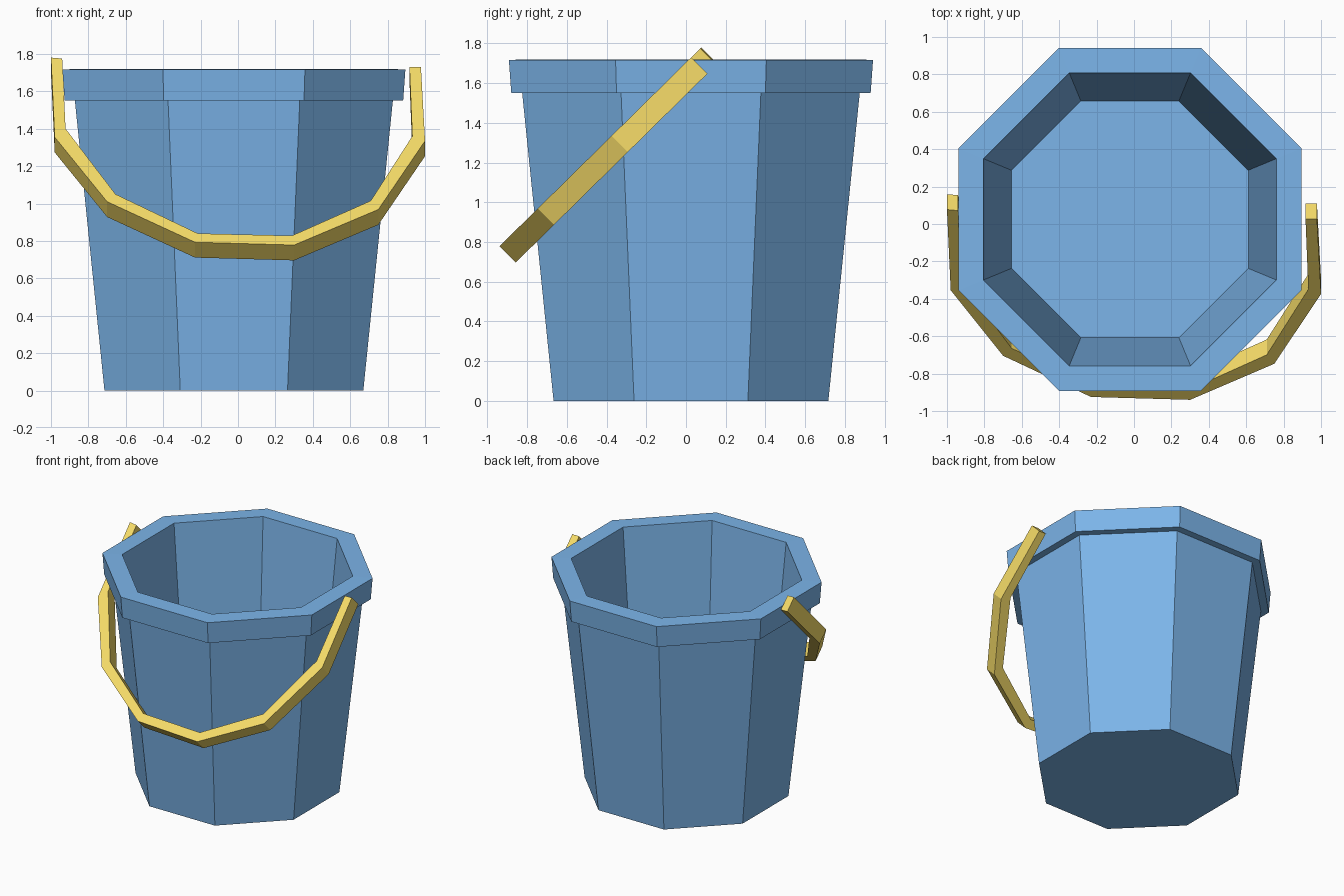
import bpy, bmesh
from math import pi, cos, sin

if "Cube" in bpy.data.objects:
    bpy.data.objects.remove(bpy.data.objects["Cube"])


def add_object(name, bm, color):
    bmesh.ops.recalc_face_normals(bm, faces=bm.faces)
    mesh = bpy.data.meshes.new(name)
    bm.to_mesh(mesh)
    bm.free()
    mat = bpy.data.materials.new(name + "_material")
    mat.diffuse_color = color
    mat.use_nodes = True
    mat.node_tree.nodes["Principled BSDF"].inputs["Base Color"].default_value = mat.diffuse_color
    mesh.materials.append(mat)
    obj = bpy.data.objects.new(name, mesh)
    bpy.context.collection.objects.link(obj)
    return obj


def loft(bm, rings):
    """Skin a list of closed point rings and cap both ends."""
    loops = [[bm.verts.new(p) for p in ring] for ring in rings]
    for a, b in zip(loops, loops[1:]):
        n = len(a)
        for i in range(n):
            j = (i + 1) % n
            bm.faces.new((a[i], a[j], b[j], b[i]))
    bm.faces.new(loops[0])
    bm.faces.new(loops[-1])


# Bucket: octagonal profile from the base, over the rim, down to the inner floor
SIDES = 8
CX, CY = -0.022, 0.025
profile = [  # (centre to flat side, height)
    (0.692, 0.0), (0.85, 1.55), (0.905, 1.55),
    (0.917, 1.717), (0.783, 1.72), (0.633, 0.10),
]


def octagon(apothem, z):
    r = apothem / cos(pi / SIDES)
    angles = [(i + 0.5) * 2 * pi / SIDES for i in range(SIDES)]
    return [(CX + r * cos(a), CY + r * sin(a), z) for a in angles]


bm = bmesh.new()
loft(bm, [octagon(a, z) for a, z in profile])
add_object("bucket", bm, (0.2, 0.46, 0.82, 1))

# Handle: flat strap lying in a plane tilted 45 degrees towards the front
outer = [(-1.0, 1.78), (-0.98, 1.355), (-0.70, 1.01), (-0.23, 0.793),
         (0.30, 0.778), (0.75, 0.968), (1.0, 1.335), (0.978, 1.73)]
inner = [(-0.94, 1.775), (-0.922, 1.40), (-0.655, 1.05), (-0.215, 0.84),
         (0.288, 0.828), (0.71, 1.015), (0.932, 1.36), (0.917, 1.73)]
DROP = 0.082  # strap width, measured down and back


def on_plane(p, d):
    x, z = p
    return (x, -0.94 + (z - 0.778) * 1.015 + d, z - d)


bm = bmesh.new()
loft(bm, [[on_plane(o, 0), on_plane(i, 0), on_plane(i, DROP), on_plane(o, DROP)]
          for o, i in zip(outer, inner)])
add_object("handle", bm, (0.93, 0.72, 0.14, 1))
